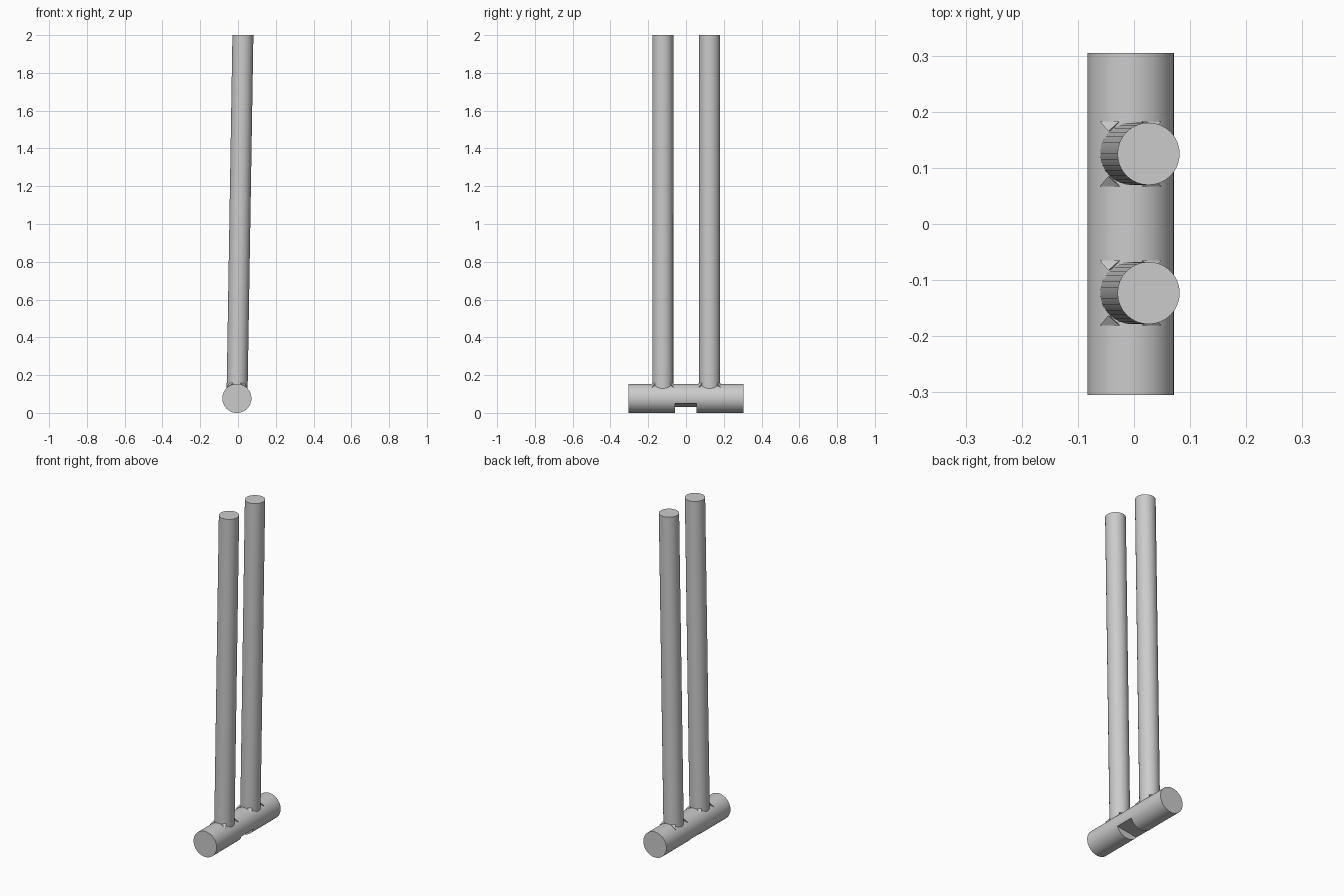
import bpy, bmesh, math
from mathutils import Vector, Matrix

cube = bpy.data.objects.get("Cube")
if cube:
    bpy.data.objects.remove(cube, do_unlink=True)

metal = bpy.data.materials.new("light_grey_metal")
metal.use_nodes = True
GREY = (0.6, 0.6, 0.6, 1)
metal.diffuse_color = GREY
metal.node_tree.nodes["Principled BSDF"].inputs["Base Color"].default_value = GREY


def finish(name, bm, smooth=True):
    mesh = bpy.data.meshes.new(name)
    bmesh.ops.recalc_face_normals(bm, faces=bm.faces)
    bm.to_mesh(mesh)
    bm.free()
    mesh.materials.append(metal)
    obj = bpy.data.objects.new(name, mesh)
    bpy.context.collection.objects.link(obj)
    if smooth:
        smooth_edges(obj)
    return obj


def smooth_edges(obj):
    bpy.ops.object.select_all(action='DESELECT')
    obj.select_set(True)
    bpy.context.view_layer.objects.active = obj
    bpy.ops.object.shade_smooth_by_angle(angle=math.radians(35))


def cylinder(radius, length, sides):
    bm = bmesh.new()
    bmesh.ops.create_cone(bm, cap_ends=True, segments=sides,
                          radius1=radius, radius2=radius, depth=length)
    return bm


# Horizontal barrel
R, BX = 0.077, -0.006
bm = cylinder(R, 0.61, 64)
bmesh.ops.rotate(bm, verts=bm.verts, matrix=Matrix.Rotation(math.pi / 2, 3, 'X'))
bmesh.ops.translate(bm, verts=bm.verts, vec=(BX, 0, R))
barrel = finish("barrel", bm, smooth=False)

# Sloping slot across the underside of the barrel
bm = bmesh.new()
bmesh.ops.create_cube(bm, size=1)
bmesh.ops.scale(bm, verts=bm.verts, vec=(0.3, 0.115, 0.1))
for v in bm.verts:
    v.co += Vector((0, -0.002, -0.01 + 0.15 * v.co.x))
cutter = finish("slot_cutter", bm, smooth=False)
cutter.hide_render = True
cut = barrel.modifiers.new("slot", 'BOOLEAN')
cut.operation, cut.solver, cut.object = 'DIFFERENCE', 'EXACT', cutter
bpy.context.view_layer.objects.active = barrel
bpy.ops.object.modifier_apply(modifier=cut.name)
bpy.data.objects.remove(cutter, do_unlink=True)
smooth_edges(barrel)

# Two slightly leaning rods with level tops
ROD_R, BASE, TOP = 0.0555, 0.1, 2.0
for name, y in (("front", -0.123), ("back", 0.125)):
    bm = cylinder(ROD_R, TOP - BASE, 32)
    for v in bm.verts:
        v.co.z += (TOP + BASE) / 2
        v.co.x += -0.005 + 0.031 * (v.co.z - BASE) / (TOP - BASE)
        v.co.y += y
    finish(name + "_rod", bm)

    # Small webs where the rod meets the barrel
    bm = bmesh.new()
    for sx in (-1, 1):
        for sy in (-1, 1):
            pts = [(0.055, 0.058, 0.135), (0.02, 0.058, 0.157),
                   (0.04, 0.04, 0.157), (0.025, 0.045, 0.12)]
            bmesh.ops.convex_hull(bm, input=[
                bm.verts.new((BX + sx * px, y + sy * py, pz)) for px, py, pz in pts])
    finish(name + "_rod_webs", bm, smooth=False)
